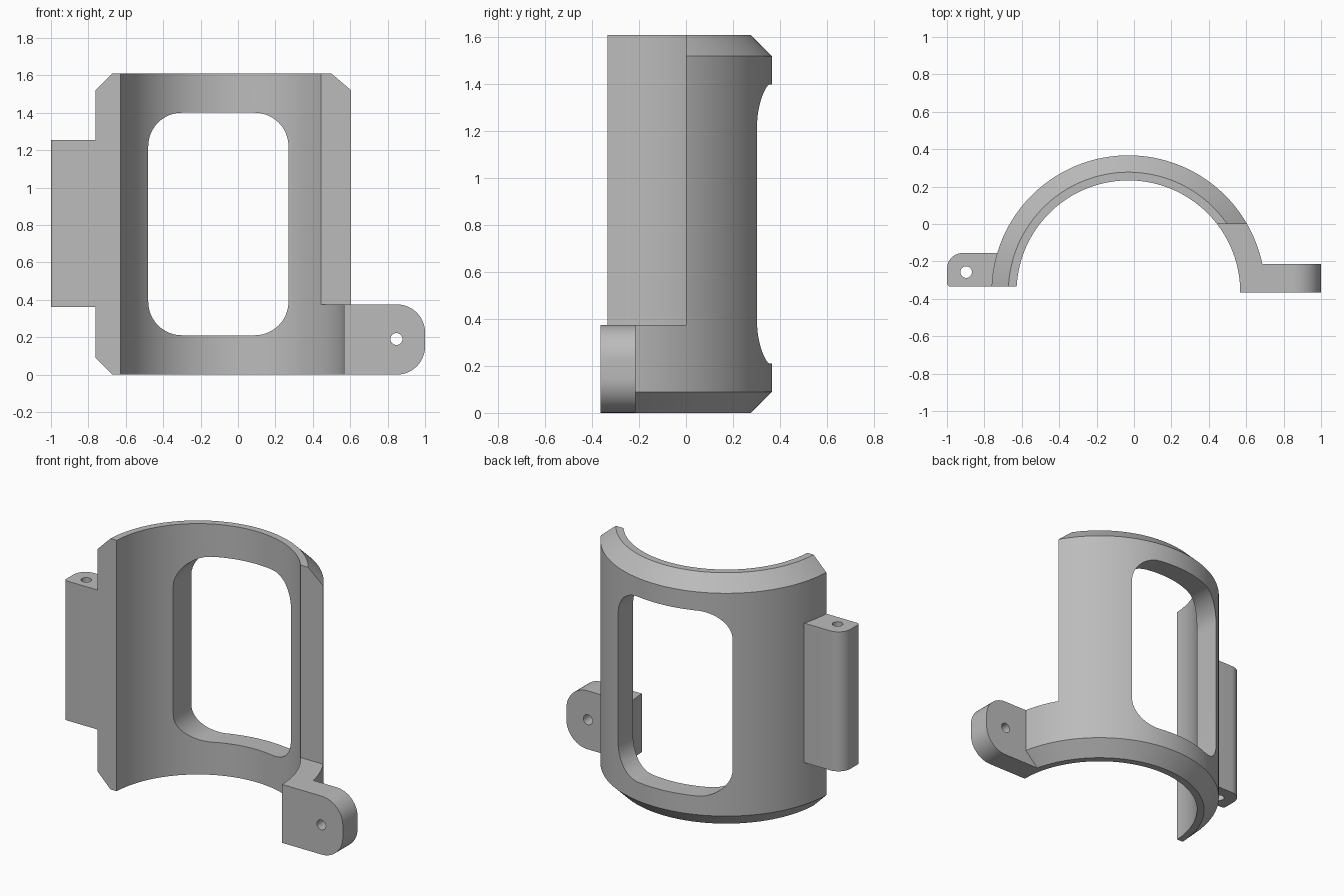
import bpy
import bmesh
from math import sin, cos, pi, radians
from mathutils import Vector

CX, CY = -0.03, -0.365            # axis of the half cylinder
R_OUT, R_IN, HEIGHT, CHAMFER = 0.732, 0.598, 1.61, 0.09

default = bpy.data.objects.get("Cube")
if default:
    bpy.data.objects.remove(default)

grey = bpy.data.materials.new("plain grey")
grey.use_nodes = True
grey.diffuse_color = (0.5, 0.5, 0.5, 1)
grey.node_tree.nodes["Principled BSDF"].inputs["Base Color"].default_value = (0.5, 0.5, 0.5, 1)


def make_object(name, bm):
    bmesh.ops.recalc_face_normals(bm, faces=bm.faces)
    mesh = bpy.data.meshes.new(name)
    bm.to_mesh(mesh)
    bm.free()
    mesh.materials.append(grey)
    obj = bpy.data.objects.new(name, mesh)
    bpy.context.collection.objects.link(obj)
    return obj


def rounded_rect(u0, u1, v0, v1, radii, steps=12):
    """Outline with corner radii in the order: low-low, high-low, high-high, low-high."""
    corners = [(u0, v0, 1, 1), (u1, v0, -1, 1), (u1, v1, -1, -1), (u0, v1, 1, -1)]
    points = []
    for i, ((u, v, su, sv), r) in enumerate(zip(corners, radii)):
        if r == 0:
            points.append((u, v))
            continue
        for k in range(steps + 1):
            a = pi + (i + k / steps) * pi / 2
            points.append((u + su * r + r * cos(a), v + sv * r + r * sin(a)))
    return points


def circle(u, v, r, steps=32):
    return [(u + r * cos(2 * pi * k / steps), v + r * sin(2 * pi * k / steps))
            for k in range(steps)]


def prism(name, outline, axis, low, high):
    """Extrude an outline along y (outline in x, z) or z (outline in x, y)."""
    bm = bmesh.new()
    along_y = axis == "y"
    verts = [bm.verts.new((u, low, v) if along_y else (u, v, low)) for u, v in outline]
    face = bm.faces.new(verts)
    new = bmesh.ops.extrude_face_region(bm, geom=[face])["geom"]
    shift = Vector((0, high - low, 0)) if along_y else Vector((0, 0, high - low))
    bmesh.ops.translate(bm, vec=shift, verts=[g for g in new if isinstance(g, bmesh.types.BMVert)])
    return make_object(name, bm)


def combine(target, other, operation):
    mod = target.modifiers.new(operation.lower(), "BOOLEAN")
    mod.operation, mod.solver, mod.object = operation, "EXACT", other
    bpy.context.view_layer.objects.active = target
    bpy.ops.object.modifier_apply(modifier=mod.name)
    bpy.data.objects.remove(other)


# Half cylinder: chamfered wall section swept through half a turn
bm = bmesh.new()
section = [(R_IN, 0), (R_OUT - CHAMFER, 0), (R_OUT, CHAMFER),
           (R_OUT, HEIGHT - CHAMFER), (R_OUT - CHAMFER, HEIGHT), (R_IN, HEIGHT)]
start = bm.faces.new([bm.verts.new((CX + r, CY, z)) for r, z in section])
bmesh.ops.spin(bm, geom=[start] + start.edges[:] + start.verts[:], cent=(CX, CY, 0),
               axis=(0, 0, 1), angle=pi, steps=90, use_duplicate=False)
# Close the starting end if the sweep left it open
open_edges = [e for e in bm.edges if e.is_boundary]
if open_edges:
    bmesh.ops.holes_fill(bm, edges=open_edges, sides=0)
shell = make_object("half_cylinder_bracket", bm)

# Trim the two free ends of the wall
square = (0, 0, 0, 0)
combine(shell, prism("right_end_trim", rounded_rect(-1, CX, -0.6, -0.335, square),
                     "z", -0.2, 2), "DIFFERENCE")
combine(shell, prism("left_end_trim", rounded_rect(0.2, 1, -0.6, 0, square),
                     "z", 0.375, 2), "DIFFERENCE")

# Rounded window through the back wall
combine(shell, prism("window_cutter", rounded_rect(-0.48, 0.27, 0.21, 1.4, [0.18] * 4),
                     "y", -0.3, 0.6), "DIFFERENCE")

# Lower mounting lug with a rounded end and a front-to-back hole
lug = prism("mounting_lug", rounded_rect(0.59, 1, 0, 0.375, (0, 0.15, 0.15, 0)),
            "y", CY, -0.215)
combine(shell, lug, "UNION")
combine(shell, prism("lug_hole", circle(0.847, 0.19, 0.032), "y", -0.6, 0), "DIFFERENCE")

# Hinge flange on the other side with a vertical hole
flange = prism("hinge_flange", rounded_rect(-1, -0.69, -0.335, -0.155, (0.02, 0, 0, 0.085)),
               "z", 0.36, 1.255)
combine(shell, flange, "UNION")
combine(shell, prism("hinge_hole", circle(-0.897, -0.257, 0.031), "z", 0, 1.6), "DIFFERENCE")

# Smooth the curves and keep the machined edges crisp
bpy.ops.object.select_all(action="DESELECT")
shell.select_set(True)
bpy.context.view_layer.objects.active = shell
bpy.ops.object.shade_smooth_by_angle(angle=radians(25))
